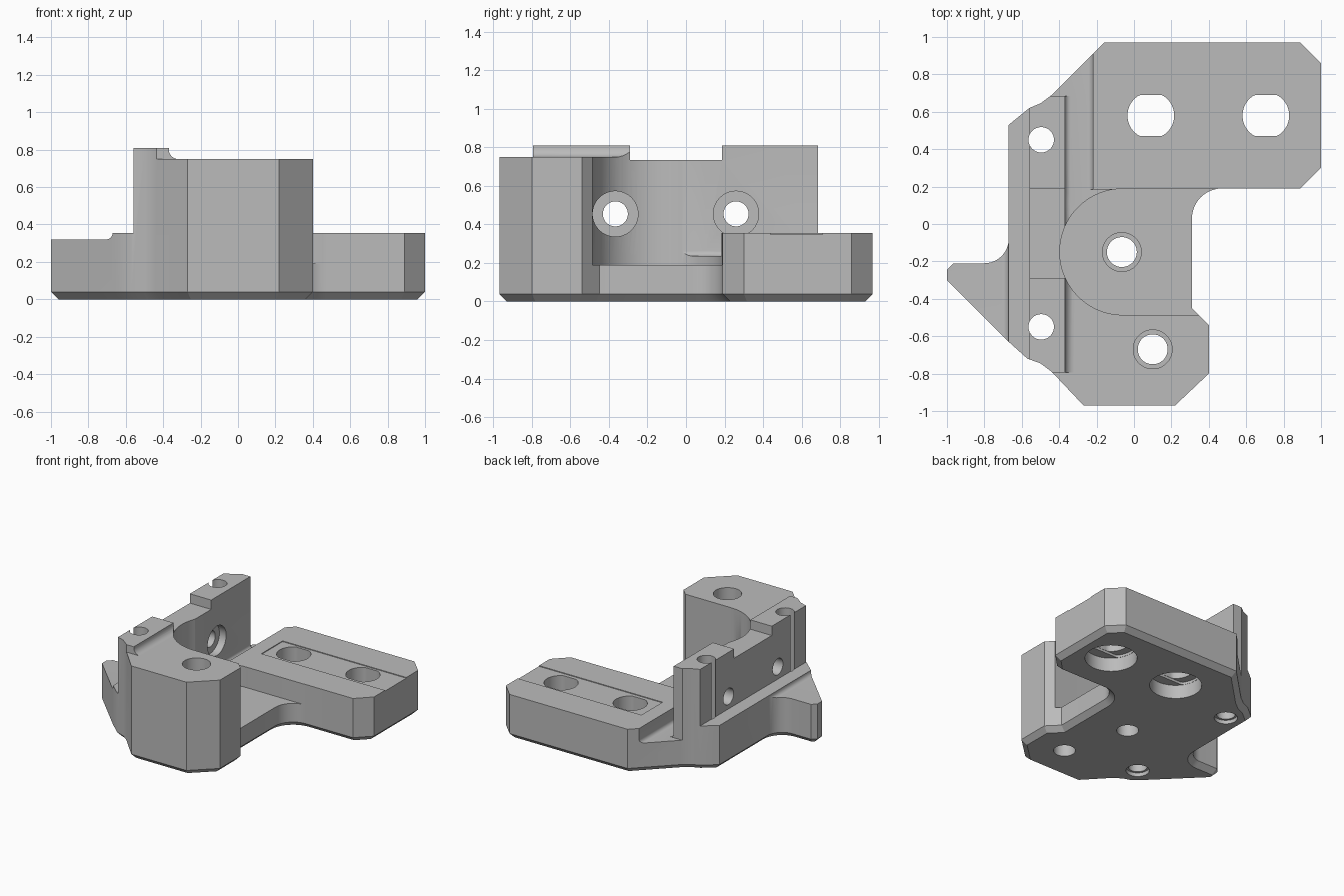
import bpy, bmesh
from math import cos, sin, pi, radians
from mathutils import Vector

if "Cube" in bpy.data.objects:
    bpy.data.objects.remove(bpy.data.objects["Cube"], do_unlink=True)

grey = bpy.data.materials.new("light_grey")
grey.use_nodes = True
colour = (0.5, 0.5, 0.5, 1)
grey.diffuse_color = colour
grey.node_tree.nodes["Principled BSDF"].inputs["Base Color"].default_value = colour


def arc(cx, cy, r, a0, a1, n=12):
    angles = [radians(a0 + (a1 - a0) * i / n) for i in range(n + 1)]
    return [(cx + r * cos(a), cy + r * sin(a)) for a in angles]


def circle(cx, cy, r, flat=None, n=48):
    """Circle outline, optionally flattened at top and bottom."""
    lim = flat or r
    pts = []
    for i in range(n):
        a = 2 * pi * (i + 0.5) / n
        pts.append((cx + r * cos(a), cy + max(-lim, min(lim, r * sin(a)))))
    return pts


def inset(pts, d):
    """Mitred inward offset of a counter-clockwise outline."""
    out = []
    for i, p in enumerate(pts):
        a, b, c = Vector(pts[i - 1]), Vector(p), Vector(pts[(i + 1) % len(pts)])
        e, f = (b - a).normalized(), (c - b).normalized()
        n, m = Vector((-e.y, e.x)), Vector((-f.y, f.x))
        out.append(tuple(b + (n + m) * (d / (1 + n.dot(m)))))
    return out


def loft(name, layers, axis="z"):
    """Solid through outlines given as (position along axis, points)."""
    place = {"z": lambda p, t: (p[0], p[1], t),
             "y": lambda p, t: (p[0], t, p[1]),
             "x": lambda p, t: (t, p[0], p[1])}[axis]
    bm = bmesh.new()
    rings = [[bm.verts.new(place(p, t)) for p in pts] for t, pts in layers]
    for low, high in zip(rings, rings[1:]):
        for i in range(len(low)):
            bm.faces.new((low[i - 1], low[i], high[i], high[i - 1]))
    bm.faces.new(rings[0])
    bm.faces.new(rings[-1])
    bmesh.ops.recalc_face_normals(bm, faces=bm.faces)
    mesh = bpy.data.meshes.new(name)
    bm.to_mesh(mesh)
    bm.free()
    obj = bpy.data.objects.new(name, mesh)
    bpy.context.collection.objects.link(obj)
    return obj


# Full-height body with a chamfered foot
outline = [(-.16, .97), (-.44, .69), (-.50, .645), (-.56, .62), (-.67, .53)]
outline += arc(-.80, -.08, .13, 0, -90)
outline += [(-.965, -.21), (-1, -.245), (-1, -.30), (-.67, -.63), (-.57, -.72),
            (-.50, -.745), (-.44, -.79), (-.27, -.97), (.22, -.97), (.40, -.80),
            (.40, -.54), (.31, -.45)]
outline += arc(.47, .03, .16, 180, 90)
outline += [(.89, .19), (1, .30), (1, .86), (.89, .97)]
body = loft("bracket_body", [(0, inset(outline, .04)), (.04, outline), (.81, outline)])
body.data.materials.append(grey)
bpy.context.view_layer.objects.active = body


def cut(pts, t0, t1, axis="z"):
    tool = loft("cutter", [(t0, pts), (t1, pts)], axis)
    tool.hide_render = True
    mod = body.modifiers.new("cut", "BOOLEAN")
    mod.operation, mod.solver, mod.object = "DIFFERENCE", "EXACT", tool
    bpy.ops.object.modifier_apply(modifier=mod.name)
    mesh = tool.data
    bpy.data.objects.remove(tool, do_unlink=True)
    bpy.data.meshes.remove(mesh)


def cut_box(x0, x1, y0, y1, z0, z1=1.1):
    cut([(x0, y0), (x1, y0), (x1, y1), (x0, y1)], z0, z1)


# Side flange and lower fin
fin_fillet = arc(-.705, .355, .035, -90, 0, 6)
cut([(-1.2, .32)] + fin_fillet + [(-.56, .355), (-.56, 1.1), (-1.2, 1.1)], -1.2, 1.2, "y")

# Front tower top, filleted into the wall
cut(arc(-.32, .80, .05, 180, 270, 6) + [(1.2, .75), (1.2, 1.1), (-.37, 1.1)], -1.2, 1.2, "y")
cut_box(-.46, -.3, -1.2, -.795, .75)

# Back block and the trough between it and the wall
wall_fillet = arc(-.34, .265, .03, 180, 270, 6)
block_fillet = arc(-.25, .265, .03, 270, 360, 6)
cut(wall_fillet + block_fillet + [(-.22, .355), (1.2, .355), (1.2, 1.05), (-.37, 1.05)],
    .1, 1.2, "y")
cut(wall_fillet + [(1.2, .235), (1.2, 1.07), (-.37, 1.07)], -.15, .185, "y")
cut_box(-.5, -.25, .685, 1.2, .235)
cut_box(-.1, 1.2, .44, .71, .349)

# Round-ended pocket
cut(arc(-.06, -.149, .337, 90, 270, 40) + [(1.2, -.486), (1.2, .188)], .19, 1.15)

# Lowered middle of the wall
cut_box(-.8, -.345, -.29, .188, .735)

# Screw holes through the wall with counterbores on the inside
for y, end in ((-.367, -.06), (.26, -.25)):
    cut(circle(y, .455, .065), -.9, -.2, "x")
    cut(circle(y, .455, .118), -.43, end, "x")

# Vertical pin holes in the wall
for y in (.45, -.55):
    cut(circle(-.496, y, .068), -.2, 1.1)
    cut(circle(-.496, y, .085), -.2, .03)

# Stepped vertical holes in the pocket floor and tower
for x, y in ((-.065, -.15), (.10, -.67)):
    cut(circle(x, y, .08), -.2, 1.1)
    cut(circle(x, y, .104), .10, 1.1)

# Flattened mounting holes with stepped recesses underneath
for x in (.09, .705):
    cut(circle(x, .58, .125, .11), -.2, 1.1)
    cut(circle(x, .58, .19), -.2, .11)
    cut(circle(x, .58, .188, .112), -.2, .13)

body.select_set(True)
bpy.ops.object.shade_smooth_by_angle(angle=radians(30))
